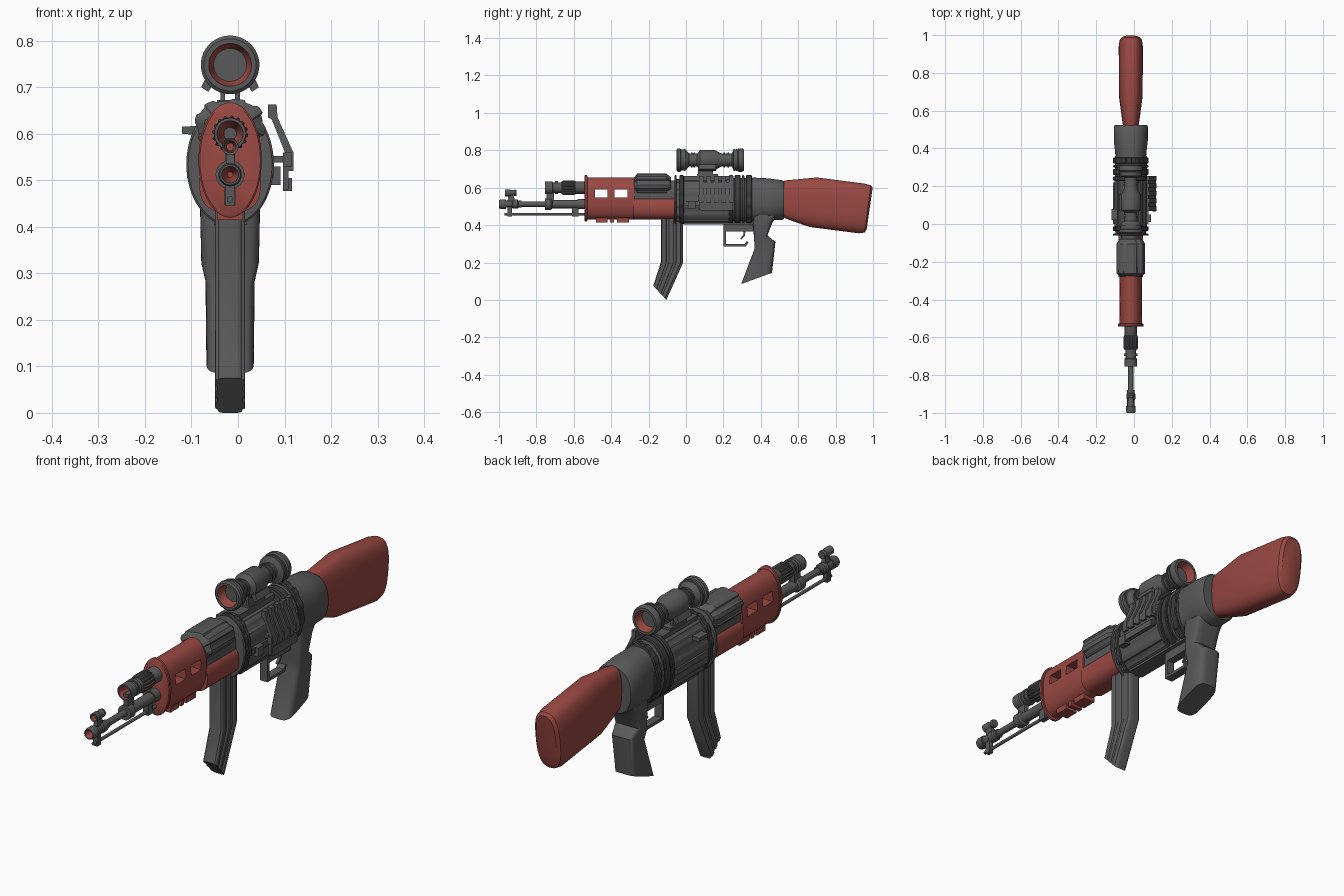
import bpy, bmesh
from math import cos, sin, pi

CX = -0.017          # the rifle's own centre line


def material(name, rgb):
    m = bpy.data.materials.new(name)
    m.diffuse_color = (*rgb, 1)
    return m


GREY = material("dark_grey", (0.10, 0.10, 0.10))
BLACK = material("near_black", (0.045, 0.045, 0.045))
RED = material("red", (0.32, 0.065, 0.055))


def finish(name, bm, mats):
    bmesh.ops.recalc_face_normals(bm, faces=bm.faces[:])
    me = bpy.data.meshes.new(name)
    bm.to_mesh(me)
    bm.free()
    for m in mats:
        me.materials.append(m)
    ob = bpy.data.objects.new(name, me)
    bpy.context.collection.objects.link(ob)
    return ob


def loft(name, secs, mat=GREY, n=32, p=2.0, ridges=0, depth=0.05, red=()):
    """Skin of superellipses; each section is (yA, zA, yB, zB, half_width)."""
    bm = bmesh.new()
    rings = []
    for ya, za, yb, zb, hw in secs:
        ring = []
        for i in range(n):
            a = 2 * pi * (i + 0.5) / n
            c, s = cos(a), sin(a)
            c = abs(c) ** (2 / p) * (1 if c > 0 else -1)
            s = abs(s) ** (2 / p) * (1 if s > 0 else -1)
            f = 1 - depth if ridges and int(2 * ridges * i / n) % 2 else 1
            c, s = c * f / 2, s * f
            ring.append(bm.verts.new((CX + hw * s, (ya + yb) / 2 + c * (yb - ya),
                                      (za + zb) / 2 + c * (zb - za))))
        rings.append(ring)
    for k in range(len(rings) - 1):
        for i in range(n):
            j = (i + 1) % n
            f = bm.faces.new((rings[k][i], rings[k][j], rings[k + 1][j], rings[k + 1][i]))
            f.material_index = int(k in red)
    bm.faces.new(rings[0]).material_index = int(0 in red)
    bm.faces.new(rings[-1]).material_index = int(len(rings) - 2 in red)
    return finish(name, bm, (mat, RED))


def tube(name, prof, z, **kw):
    """Round part along y from (y, radius) pairs."""
    return loft(name, [(y, z - r, y, z + r, r) for y, r in prof], **kw)


def oval(name, prof, **kw):
    """Oval part along y from (y, z_low, z_high, half_width)."""
    return loft(name, [(y, a, y, b, w) for y, a, b, w in prof], **kw)


def prism(name, pts, lo, hi, axis='x', mat=GREY):
    bm = bmesh.new()
    ends = []
    for t in (lo, hi):
        ends.append([bm.verts.new((CX + t, a, b) if axis == 'x' else (CX + a, t, b))
                     for a, b in pts])
    for e in ends:
        bm.faces.new(e)
    for i in range(len(pts)):
        j = (i + 1) % len(pts)
        bm.faces.new((ends[0][i], ends[0][j], ends[1][j], ends[1][i]))
    return finish(name, bm, (mat,))


def box(name, x, y, z, mat=GREY):
    return prism(name, [(y[0], z[0]), (y[1], z[0]), (y[1], z[1]), (y[0], z[1])], *x, mat=mat)


# --- barrel, upper tube, front sight and cleaning rod
tube("barrel", [(-0.95, .006), (-0.99, .016), (-1, .018), (-1, .022), (-.99, .025), (-.963, .025),
     (-.963, .019), (-.88, .019), (-.88, .014), (-.755, .014), (-.755, .031), (-.722, .031),
     (-.715, .022), (-.58, .022), (-.58, .027), (-.50, .027)], .512, red=(0, 1))
tube("muzzle_collar", [(-.93, .019), (-.925, .024), (-.90, .024), (-.895, .019)], .512)
tube("upper_tube", [(-.68, .008), (-.745, .026), (-.755, .028), (-.755, .034), (-.715, .034),
     (-.71, .029), (-.67, .029), (-.665, .03), (-.60, .03), (-.595, .033), (-.50, .033)],
     .6, red=(0, 1))
tube("upper_tube_grip", [(-.665, .034), (-.655, .039), (-.60, .039), (-.59, .034)], .6,
     n=64, ridges=16, depth=.1)
tube("upper_tube_band", [(-.70, .035), (-.685, .035)], .6)
box("tube_bridge", (-.011, .011), (-.745, -.705), (.51, .59))
tube("front_sight_hood", [(-.94, .008), (-.963, .013), (-.967, .018), (-.94, .018), (-.935, .015),
     (-.92, .015), (-.915, .018), (-.905, .016)], .572, red=(0,))
prism("front_sight_post", [(-.955, .52), (-.91, .52), (-.925, .565), (-.95, .565)], -.009, .009)
tube("cleaning_rod", [(-.97, .007), (-.50, .007)], .459, n=12)
box("rod_lug", (-.01, .01), (-.955, -.93), (.445, .5))
box("rod_rear_lug", (-.012, .012), (-.61, -.575), (.447, .5))

# --- red handguard with two windows cut right through
guard = oval("handguard", [(-.53, .43, .655, .06), (-.275, .43, .655, .06)], mat=RED, n=48, p=2.3)
for k, y in enumerate((-.4525, -.3475)):
    cutter = box("window_cutter", (-.2, .2), (y - .034, y + .034), (.547, .59))
    cutter.hide_render = True
    mod = guard.modifiers.new("window", 'BOOLEAN')
    mod.object, mod.operation, mod.solver = cutter, 'DIFFERENCE', 'EXACT'
    bpy.context.view_layer.objects.active = guard
    bpy.ops.object.modifier_apply(modifier="window")
    bpy.data.objects.remove(cutter)
oval("handguard_flange", [(-.543, .425, .662, .065), (-.54, .42, .667, .068),
     (-.53, .42, .667, .068), (-.527, .425, .662, .065)], mat=RED, n=48)
for y0, y1 in ((-.48, -.42), (-.405, -.385), (-.37, -.305)):
    box("handguard_tab", (-.028, .028), (y0, y1), (.415, .46), RED)
oval("lower_handguard", [(-.28, .43, .555, .066), (-.06, .43, .555, .066)], mat=RED, p=2.6)
oval("gas_core", [(-.276, .47, .64, .052), (-.05, .47, .64, .052)])
oval("gas_cover", [(-.278, .585, .65, .055), (-.262, .563, .675, .076),
     (-.105, .563, .675, .076), (-.08, .58, .655, .06)], n=64, p=2.4, ridges=8, depth=.08)

# --- receiver with its bands
oval("receiver", [(-.06, .415, .645, .078), (-.02, .405, .65, .086), (.24, .405, .65, .086)],
     n=96, p=2.2, ridges=12, depth=.045)
for y0, y1, m, k in ((-.062, -.05, GREY, 0), (-.036, -.012, BLACK, 12), (.23, .252, BLACK, 0),
                     (.26, .292, BLACK, 0), (.30, .312, GREY, 0), (.32, .352, BLACK, 12)):
    oval("receiver_band", [(y0, .406, .662, .09), (y0 + .003, .402, .667, .094),
         (y1 - .003, .402, .667, .094), (y1, .406, .662, .09)], mat=m, n=96, ridges=k, depth=.04)
oval("band_core", [(.22, .412, .652, .085), (.36, .412, .652, .085)], n=48)
box("top_rail", (-.032, .032), (-.01, .23), (.62, .662))
box("bottom_rail", (-.035, .035), (-.01, .36), (.404, .44))
for x in (-.093, .079):
    box("side_rail", (x, x + .014), (.0, .22), (.505, .53))
prism("bolt_handle", [(-.07, .597), (-.103, .60), (-.103, .615), (-.07, .617)], .02, .08, 'y')
oval("rear_receiver", [(.34, .42, .655, .08), (.39, .42, .653, .084), (.44, .425, .65, .09),
     (.515, .428, .64, .09), (.525, .434, .634, .085)], n=48, p=2.3)

# --- stock
loft("stock", [(.50, .45, .50, .632, .038), (.56, .425, .54, .64, .046), (.66, .39, .70, .655, .063),
     (.925, .356, .955, .622, .064), (.955, .36, .988, .613, .059), (.966, .378, .998, .60, .046)],
     mat=RED, n=48, p=2.7)

# --- grip, magazine (front edge, back edge, half width)
loft("grip", [(.355, .48, .51, .48, .066), (.358, .41, .465, .42, .064), (.365, .31, .435, .345, .062),
     (.365, .27, .478, .31, .053), (.295, .085, .46, .145, .051)], n=40, p=4)


def magazine_strip(name, f0, f1, hw):
    edges = ((-.135, .44, -.015, .44), (-.135, .2, -.015, .2), (-.175, .075, -.105, .0))
    secs = []
    for ya, za, yb, zb in edges:
        secs.append((ya + (yb - ya) * f0, za + (zb - za) * f0,
                     ya + (yb - ya) * f1, za + (zb - za) * f1, hw))
    loft(name, secs, n=32, p=7)


magazine_strip("magazine", 0, 1, .028)
for f in (.04, .36, .68):
    magazine_strip("magazine_rib", f, f + .22, .032)

# --- trigger and guard
prism("trigger_guard", [(.20, .41), (.20, .285), (.32, .285), (.335, .31), (.325, .315),
      (.313, .298), (.214, .298), (.214, .365), (.36, .365), (.36, .41)], -.018, .018)
prism("trigger", [(.31, .38), (.318, .38), (.316, .345), (.295, .322), (.29, .328), (.307, .35)],
      -.006, .006)

# --- scope with red lenses
tube("scope", [(.02, .012), (-.01, .035), (-.04, .043), (-.05, .046), (-.05, .056), (-.044, .063),
     (-.03, .063), (-.026, .056), (-.012, .056), (.004, .05), (.016, .035), (.06, .034),
     (.075, .053), (.155, .053), (.19, .035), (.245, .034), (.255, .057), (.275, .057),
     (.282, .063), (.30, .063), (.31, .057), (.31, .046), (.30, .043), (.27, .035), (.24, .012)],
     .748, n=40, red=(0, 1, 2, 21, 22, 23))
for y in (-.008, .03, .045, .205, .225, .258, .27):
    r = .06 if y < 0 or y > .25 else .04
    tube("scope_ring", [(y - .004, r), (y + .004, r)], .748, n=40)
box("scope_base", (-.028, .028), (.06, .17), (.655, .672))
for s in (-1, 1):
    box("scope_post", (s * .016 - .005, s * .016 + .005), (.065, .145), (.65, .72))
    prism("scope_lug", [(s * .03, .715), (s * .047, .69), (s * .062, .70), (s * .05, .725)],
          .07, .16, 'y')

# --- finned side bracket on the right
for k in range(5):
    y = .07 + .04 * k
    prism("bracket_fin", [(.082, .663), (.10, .663), (.102, .635), (.136, .56), (.136, .52),
          (.118, .52), (.118, .56), (.09, .63), (.082, .635)], y, y + .024, 'y')
prism("bracket_backing", [(.09, .63), (.097, .63), (.127, .56), (.118, .56)], .075, .25, 'y')
box("bracket_plate", (.114, .133), (.065, .255), (.53, .56))
box("bracket_lower_plate", (.114, .133), (.08, .245), (.477, .505))
box("bracket_web", (.114, .126), (.07, .25), (.48, .55))
box("bracket_arm", (.07, .12), (.09, .23), (.538, .552))
box("side_latch", (.08, .108), (.01, .05), (.49, .53))

bpy.ops.object.select_all(action='SELECT')
bpy.context.view_layer.objects.active = guard
bpy.ops.object.shade_smooth_by_angle(angle=0.6)
